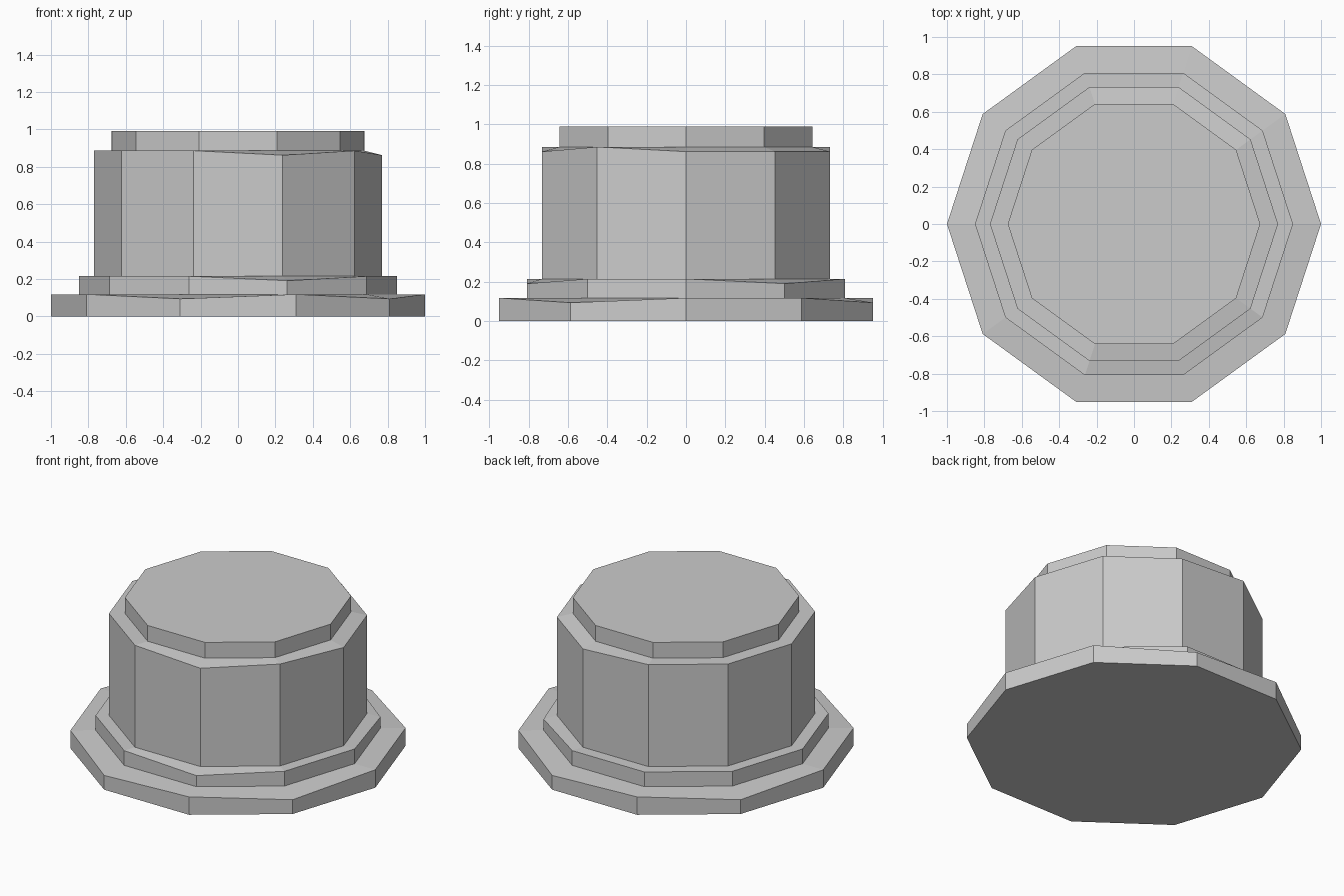
import bpy, bmesh, math

if "Cube" in bpy.data.objects:
    bpy.data.objects.remove(bpy.data.objects["Cube"])

SIDES = 10
CHIP = 0.024  # how far a worn rim corner drops

# Stepped profile: radius, height, numbers of the worn corners (counted from +x)
PROFILE = [
    (1.0, 0.0, ()), (1.0, 0.118, (2, 4, 7, 9)),      # foot
    (0.85, 0.118, ()), (0.85, 0.215, (1, 8)),        # lower step
    (0.77, 0.215, ()), (0.77, 0.886, (0, 1, 2, 8)),  # drum
    (0.675, 0.886, ()), (0.675, 0.99, ()),           # cap
]


def ring(bm, radius, z, worn):
    verts = []
    for i in range(SIDES):
        a = 2 * math.pi * i / SIDES
        h = z - CHIP if i in worn else z
        verts.append(bm.verts.new((radius * math.cos(a), radius * math.sin(a), h)))
    return verts


bm = bmesh.new()
rings = [ring(bm, *p) for p in PROFILE]

# Walls and ledges
for low, high in zip(rings, rings[1:]):
    for i in range(SIDES):
        j = (i + 1) % SIDES
        bm.faces.new((low[i], low[j], high[j], high[i]))

# Flat underside and top
bm.faces.new(rings[0][::-1])
bm.faces.new(rings[-1])
bmesh.ops.recalc_face_normals(bm, faces=bm.faces)

mesh = bpy.data.meshes.new("stepped_pedestal")
bm.to_mesh(mesh)
bm.free()
pedestal = bpy.data.objects.new("stepped_pedestal", mesh)
bpy.context.collection.objects.link(pedestal)
